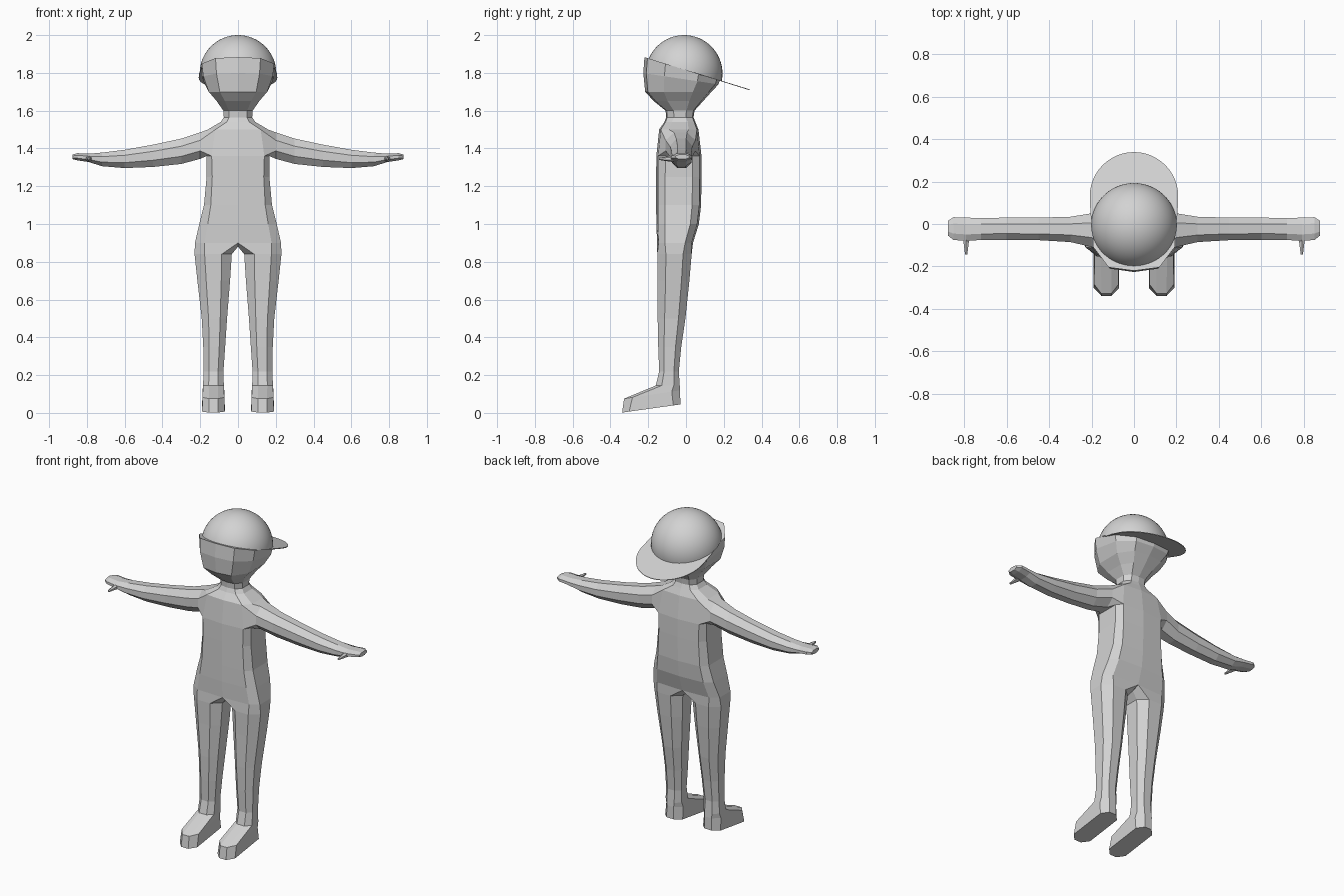
import bpy, bmesh, math
from mathutils import Vector, Matrix

if "Cube" in bpy.data.objects:
    bpy.data.objects.remove(bpy.data.objects["Cube"])

grey = bpy.data.materials.new("light_grey")
grey.diffuse_color = (0.65, 0.65, 0.65, 1)
grey.use_nodes = True
grey.node_tree.nodes["Principled BSDF"].inputs["Base Color"].default_value = grey.diffuse_color


def finish(bm, name):
    bmesh.ops.recalc_face_normals(bm, faces=bm.faces)
    me = bpy.data.meshes.new(name)
    bm.to_mesh(me)
    bm.free()
    me.materials.append(grey)
    ob = bpy.data.objects.new(name, me)
    bpy.context.collection.objects.link(ob)
    return ob


bm = bmesh.new()


def bridge(a, b, closed=True, skip=()):
    n = len(a)
    for i in range(n if closed else n - 1):
        if i not in skip:
            j = (i + 1) % n
            bm.faces.new((a[i], a[j], b[j], b[i]))


def half_ring(z, w, yf, yb, k, c, tilt=0):
    """Half of a chamfered section, front centre round to back centre."""
    d = yb - yf
    pts = [(0, yf), (k * w, yf + .04 * d), (w, yf + c * d),
           (w, yb - c * d), (k * w, yb - .04 * d), (0, yb)]
    return [bm.verts.new((x, y, z + tilt * y)) for x, y in pts]


def leg_ring(z, xi, xo, yf, yb, k=.27, c=.25, tilt=0):
    w, d = xo - xi, yb - yf
    pts = [(xi + k * w, yf), (xo - k * w, yf), (xo, yf + c * d), (xo, yb - c * d),
           (xo - k * w, yb), (xi + k * w, yb), (xi, yb - c * d), (xi, yf + c * d)]
    return [bm.verts.new((x, y, z + tilt * y)) for x, y in pts]


def arm_ring(x, yf, yb, zb, zt):
    d, h = yb - yf, zt - zb
    ys = [yf, yf + .28 * d, yb - .28 * d, yb]
    up = [zt - .3 * h, zt, zt, zt - .3 * h]
    low = [zb + .3 * h, zb, zb, zb + .3 * h]
    return [bm.verts.new((x, y, z)) for y, z in
            list(zip(ys, up)) + list(zip(ys, low))[::-1]]


# Head, neck and torso, from the cap line down to the hips
trunk = [half_ring(*s) for s in (
    (1.815, .192, -.220, .178, .62, .28, -.31),
    (1.765, .184, -.226, .172, .62, .28, -.15),
    (1.70, .155, -.216, .135, .62, .28),
    (1.65, .112, -.170, .090, .62, .28),
    (1.60, .078, -.108, .045, .62, .28),
    (1.565, .075, -.105, .040, .62, .28),
    (1.54, .092, -.115, .050, .65, .25),
    (1.50, .160, -.142, .066, .75, .25),
    (1.36, .166, -.157, .082, .84, .2),
    (1.25, .166, -.158, .082, .82, .2),
    (1.10, .180, -.158, .080, .80, .2),
    (1.00, .205, -.157, .068, .78, .2),
    (0.90, .228, -.153, .037, .78, .22))]
SHOULDER = 7
bm.faces.new(trunk[0])
for i in range(len(trunk) - 1):
    bridge(trunk[i], trunk[i + 1], False, (1, 2, 3) if i == SHOULDER else ())

# Arm and hand, grown from the open shoulder
ring = trunk[SHOULDER][1:5] + trunk[SHOULDER + 1][1:5][::-1]
for s in ((.20, -.108, .050, 1.345, 1.485), (.30, -.085, .034, 1.318, 1.452),
          (.45, -.076, .030, 1.302, 1.42), (.60, -.075, .030, 1.296, 1.393),
          (.72, -.075, .028, 1.306, 1.378), (.79, -.080, .030, 1.328, 1.372),
          (.85, -.075, .032, 1.337, 1.375), (.875, -.055, .015, 1.343, 1.368)):
    nxt = arm_ring(*s)
    bridge(ring, nxt)
    ring = nxt
bm.faces.new(ring)

# Leg and foot, grown from the hip with a crotch edge on the centre line
ring = trunk[-1] + [bm.verts.new((0, y, .88)) for y in (-.01, -.105)]
for s in ((.84, .033, .230, -.152, .030), (.70, .042, .215, -.150, .018),
          (.50, .058, .192, -.150, -.003), (.35, .068, .184, -.147, -.025),
          (.22, .077, .182, -.142, -.038), (.145, .075, .185, -.160, -.033),
          (.1245, .072, .188, -.328, -.031, .3, .15, .15),
          (.049, .070, .190, -.338, -.030, .3, .12, .14)):
    nxt = leg_ring(*s)
    bridge(ring, nxt)
    ring = nxt
bm.faces.new(ring)

# Thumb, tapering forward
bmesh.ops.create_cone(bm, cap_ends=True, segments=6, radius1=.018, radius2=.006,
                      depth=.08, matrix=Matrix.Translation((.79, -.103, 1.345))
                      @ Matrix.Rotation(math.pi / 2, 4, 'X'))

body = finish(bm, "body")
mirror = body.modifiers.new("mirror", 'MIRROR')
mirror.use_clip = True
mirror.merge_threshold = .0005

# Cap dome, a sphere cut along the tilted cap line
bm = bmesh.new()
bmesh.ops.create_uvsphere(bm, u_segments=48, v_segments=32, radius=.203,
                          matrix=Matrix.Translation((0, -.01, 1.797)))
bmesh.ops.bisect_plane(bm, geom=bm.verts[:] + bm.edges[:] + bm.faces[:],
                       plane_co=Vector((0, 0, 1.815)), plane_no=Vector((0, .31, 1)),
                       clear_inner=True)
dome = finish(bm, "cap_dome")
for p in dome.data.polygons:
    p.use_smooth = True

# Cap brim, a thin rounded sheet pointing backwards
bm = bmesh.new()
outline = [(.208 * math.cos(a), .13 + .208 * math.sin(a))
           for a in (math.pi * i / 24 for i in range(25))]
outline += [(-.205, .05), (-.19, -.06), (.19, -.06), (.205, .05)]
bm.faces.new([bm.verts.new((x, y, 1.815 - .31 * y)) for x, y in outline])
brim = finish(bm, "cap_brim")
thick = brim.modifiers.new("thickness", 'SOLIDIFY')
thick.thickness = .004
thick.offset = 0
